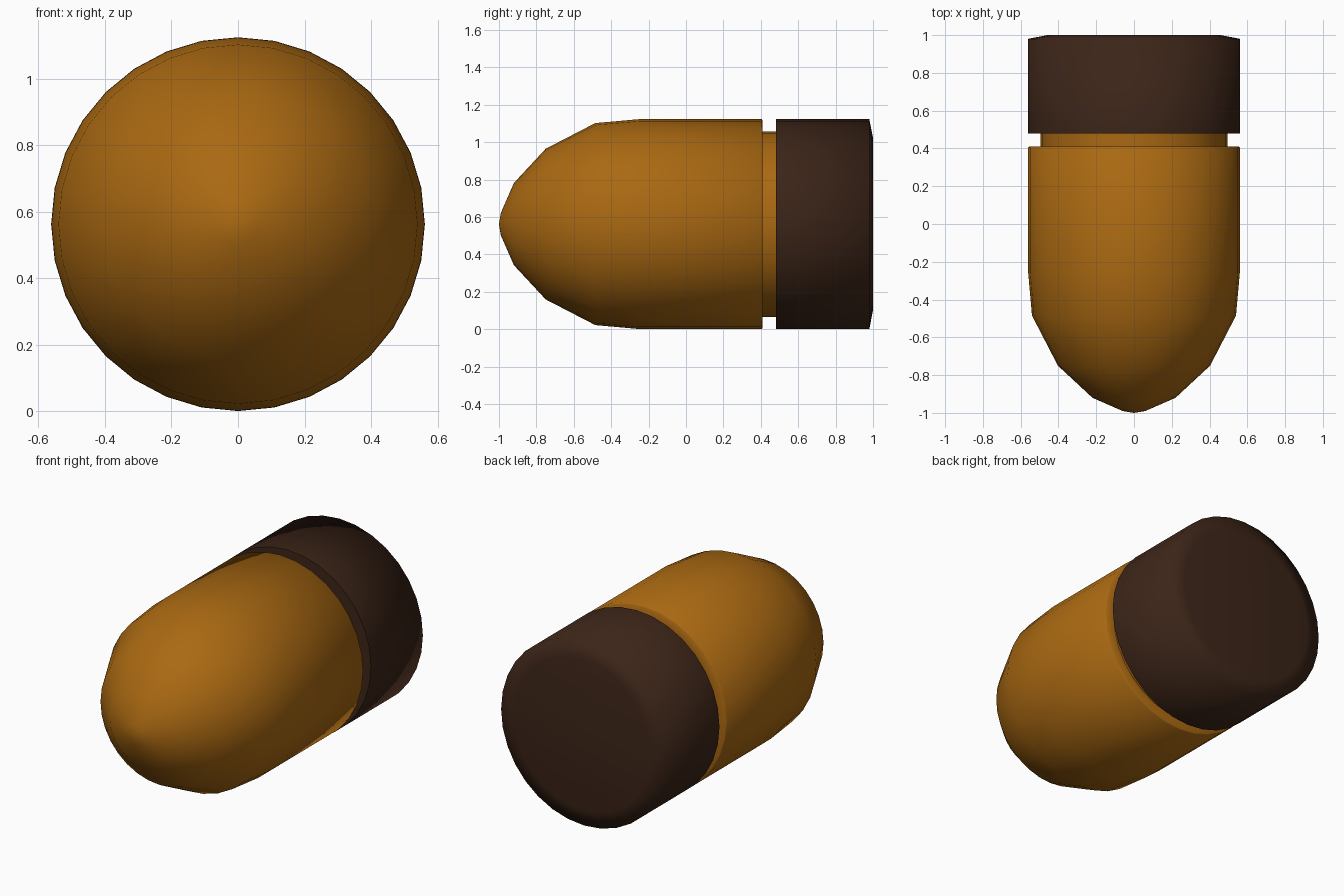
import bpy, bmesh, math

if "Cube" in bpy.data.objects:
    bpy.data.objects.remove(bpy.data.objects["Cube"])

SIDES = 32
CENTRE_Z = 0.562


def material(name, colour):
    mat = bpy.data.materials.new(name)
    mat.diffuse_color = (*colour, 1)
    mat.use_nodes = True
    mat.node_tree.nodes["Principled BSDF"].inputs["Base Color"].default_value = mat.diffuse_color
    return mat


def lathe(name, profile, mat):
    """Revolve (y, radius) points around the lengthwise axis."""
    bm = bmesh.new()
    rings = []
    for y, r in profile:
        if r == 0:
            rings.append([bm.verts.new((0, y, CENTRE_Z))] * SIDES)
        else:
            rings.append([bm.verts.new((r * math.sin(a), y, CENTRE_Z + r * math.cos(a)))
                          for a in (2 * math.pi * i / SIDES for i in range(SIDES))])
    for a, b in zip(rings, rings[1:]):
        for i in range(SIDES):
            j = (i + 1) % SIDES
            bm.faces.new(list(dict.fromkeys((a[i], a[j], b[j], b[i]))))
    # Close open ends with a flat disc
    for ring in (rings[0], rings[-1]):
        if ring[0] is not ring[1]:
            bm.faces.new(ring)
    bmesh.ops.recalc_face_normals(bm, faces=bm.faces[:])
    mesh = bpy.data.meshes.new(name)
    bm.to_mesh(mesh)
    bm.free()
    mesh.materials.append(mat)
    obj = bpy.data.objects.new(name, mesh)
    bpy.context.collection.objects.link(obj)
    bpy.context.view_layer.objects.active = obj
    obj.select_set(True)
    bpy.ops.object.shade_smooth_by_angle(angle=math.radians(82))
    obj.select_set(False)
    return obj


amber = material("amber", (0.40, 0.14, 0.006))
brown = material("dark_brown", (0.045, 0.018, 0.009))

# Rounded nose, straight body and recessed neck
lathe("body", [(-1.0, 0), (-0.99, 0.06), (-0.92, 0.22), (-0.75, 0.403), (-0.485, 0.54),
               (-0.25, 0.561), (0.405, 0.561), (0.41, 0.555), (0.41, 0.496), (0.48, 0.496)], amber)

# Rear cap with a shallow chamfered back
lathe("rear_cap", [(0.48, 0.562), (0.98, 0.562), (1.0, 0.46)], brown)
